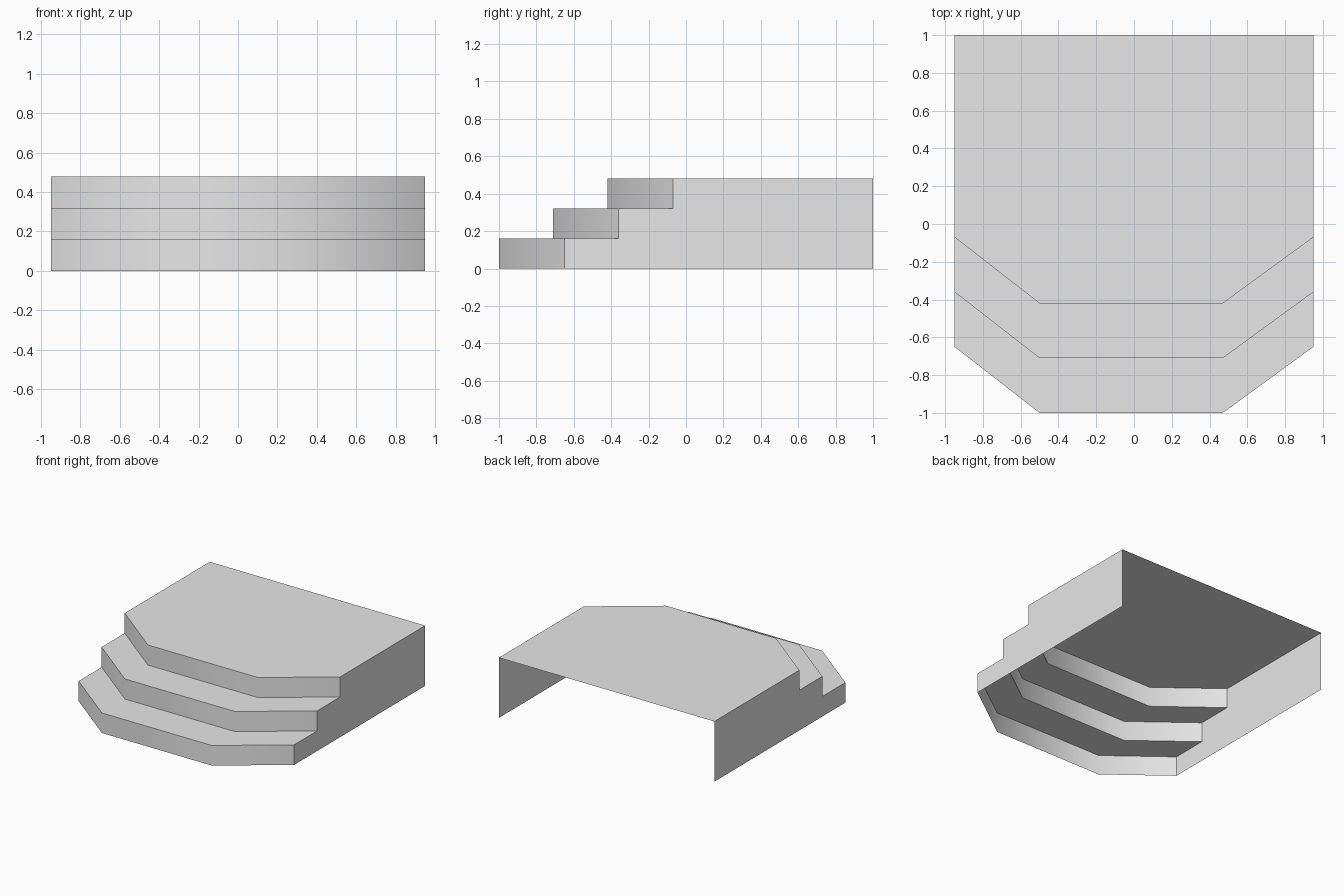
import bpy, bmesh, math

cube = bpy.data.objects.get("Cube")
if cube:
    bpy.data.objects.remove(cube, do_unlink=True)

# Plain grey finish
grey = bpy.data.materials.new("plain grey")
grey.use_nodes = True
colour = (0.8, 0.8, 0.8, 1)
grey.diffuse_color = colour
grey.node_tree.nodes["Principled BSDF"].inputs["Base Color"].default_value = colour

STEPS, RISE, RUN, BACK = 3, 0.16, 0.29, 1.0
front_outline = [(-0.95, -0.65), (-0.5, -1.0), (0.47, -1.0), (0.95, -0.65)]

bm = bmesh.new()


def row(shift, z):
    return [bm.verts.new((x, y + shift, z)) for x, y in front_outline]


# Bent front outline at the foot and the lip of every step, then the back edge
rows = []
for i in range(STEPS):
    rows.append(row(i * RUN, i * RISE))
    rows.append(row(i * RUN, (i + 1) * RISE))
back = [bm.verts.new((x, BACK, STEPS * RISE)) for x, _ in front_outline]

# Risers and treads
for low, high in zip(rows, rows[1:]):
    for j in range(len(low) - 1):
        bm.faces.new((low[j], low[j + 1], high[j + 1], high[j]))

# Landing in one piece
bm.faces.new(rows[-1] + [back[-1], back[0]])
bmesh.ops.delete(bm, geom=back[1:-1], context="VERTS")

# Stepped side walls; the back and underside stay open
for end in (0, -1):
    top = back[end]
    foot = bm.verts.new((top.co.x, BACK, 0))
    wall = [r[end] for r in rows] + [top, foot]
    bm.faces.new(wall if end == 0 else wall[::-1])

# Side walls face outward
bm.normal_update()
for f in bm.faces:
    if abs(f.normal.x) > 0.99 and f.normal.x * f.calc_center_median().x < 0:
        f.normal_flip()

mesh = bpy.data.meshes.new("front_steps")
bm.to_mesh(mesh)
bm.free()
mesh.materials.append(grey)
steps = bpy.data.objects.new("front_steps", mesh)
bpy.context.collection.objects.link(steps)

# Risers blend softly round their bends, all other edges stay crisp
bpy.ops.object.select_all(action="DESELECT")
steps.select_set(True)
bpy.context.view_layer.objects.active = steps
bpy.ops.object.shade_smooth_by_angle(angle=math.radians(45))
